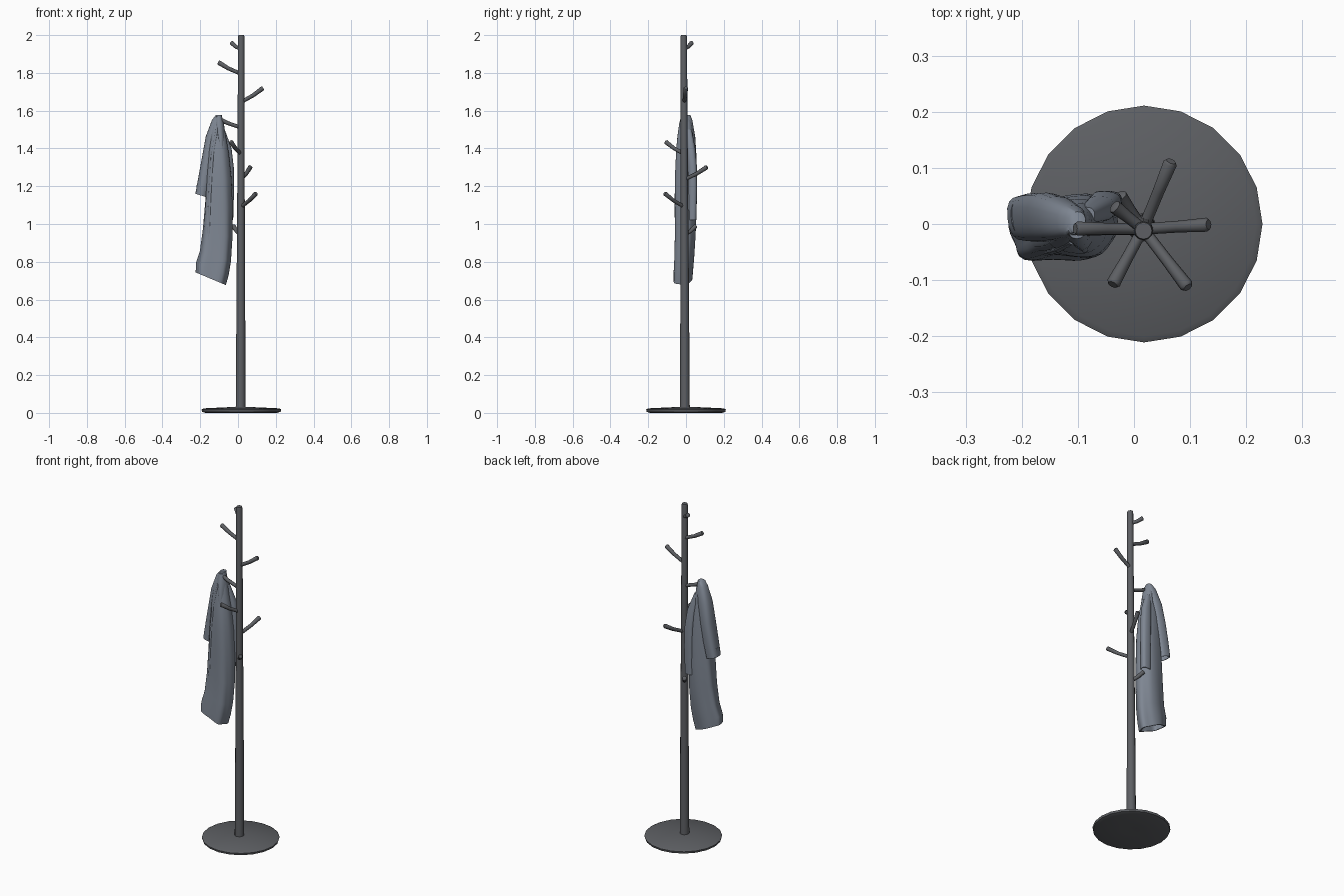
import bpy, bmesh, math
from mathutils import Vector


def material(name, rgb):
    m = bpy.data.materials.new(name)
    m.diffuse_color = (*rgb, 1)
    return m


DARK = material("dark_metal", (0.11, 0.115, 0.125))
CLOTH = material("blue_grey_cloth", (0.21, 0.24, 0.29))


def loft(name, rings, mat, angle=50):
    """Skin a list of equal-length point rings and cap both ends."""
    bm = bmesh.new()
    loops = [[bm.verts.new(p) for p in ring] for ring in rings]
    n = len(loops[0])
    for a, b in zip(loops, loops[1:]):
        for i in range(n):
            j = (i + 1) % n
            bm.faces.new((a[i], a[j], b[j], b[i]))
    bm.faces.new(loops[0])
    bm.faces.new(loops[-1])
    bmesh.ops.recalc_face_normals(bm, faces=bm.faces)
    me = bpy.data.meshes.new(name)
    bm.to_mesh(me)
    bm.free()
    ob = bpy.data.objects.new(name, me)
    bpy.context.collection.objects.link(ob)
    me.materials.append(mat)
    bpy.ops.object.select_all(action='DESELECT')
    ob.select_set(True)
    bpy.context.view_layer.objects.active = ob
    bpy.ops.object.shade_smooth_by_angle(angle=math.radians(angle))
    return ob


def tube(name, stops, mat, n):
    """Round tube through (point, radius) stops."""
    pts = [Vector(p) for p, r in stops]
    axis = (pts[-1] - pts[0]).normalized()
    side = axis.cross(Vector((0, 1, 0) if abs(axis.z) > 0.9 else (0, 0, 1))).normalized()
    up = axis.cross(side)
    rings = [[p + r * (math.cos(t) * side + math.sin(t) * up)
              for t in (2 * math.pi * i / n for i in range(n))]
             for p, (_, r) in zip(pts, stops)]
    return loft(name, rings, mat)


def garment(name, sections, folds, depth, n=32, tilt=0.0, phase=0.0):
    """Draped cloth: sections (z, x_min, x_max, y_min, y_max), top to bottom, with a hollow hem."""
    def ring(s, grow, lift=0.0, scale=1.0):
        z, x0, x1, y0, y1 = s
        cx, cy, rx, ry = (x0 + x1) / 2, (y0 + y1) / 2, (x1 - x0) / 2, (y1 - y0) / 2
        out = []
        for i in range(n):
            t = 2 * math.pi * i / n
            c, q = math.cos(t), math.sin(t)
            w = scale * (1 - depth * grow * (0.5 + 0.5 * math.sin(folds * t + phase + z * 3)))
            x = math.copysign(abs(c) ** 0.8, c) * rx * w
            y = math.copysign(abs(q) ** 0.8, q) * ry * w
            out.append((cx + x, cy + y, z + lift - tilt * grow * x))
        return out
    k = len(sections) - 1
    rings = [ring(s, i / k) for i, s in enumerate(sections)]
    rings += [ring(sections[-1], 1, 0, 0.88), ring(sections[-1], 1, 0.05, 0.8)]
    return loft(name, rings, CLOTH, 60)


# Round base with a shallow cone on top
CX, CY = 0.018, -0.008
profile = [(0.03, 0.008), (0.19, 0.0), (0.208, 0.006), (0.211, 0.018), (0.2, 0.024), (0.03, 0.032)]
loft("base", [[(CX + r * math.cos(2 * math.pi * i / 20), r * math.sin(2 * math.pi * i / 20), z)
               for i in range(20)] for r, z in profile], DARK, 40)

# Tapered pole
tube("pole", [((0.014, -0.006, 0.02), 0.026), ((0.015, -0.007, 0.6), 0.023),
              ((0.016, -0.009, 1.3), 0.019), ((0.017, -0.012, 1.99), 0.017),
              ((0.017, -0.012, 2.0), 0.015)], DARK, 12)

# Pegs: tip position and height of the root on the pole
pegs = [((-0.036, 0.032, 1.96), 1.925), ((-0.105, -0.008, 1.856), 1.795),
        ((0.133, -0.001, 1.72), 1.645), ((-0.118, -0.01, 1.565), 1.51),
        ((-0.038, -0.108, 1.435), 1.37), ((0.066, 0.112, 1.302), 1.235),
        ((0.096, -0.113, 1.162), 1.09), ((-0.026, 0.052, 0.99), 0.94)]
for i, (tip, root_z) in enumerate(pegs):
    root, tip = Vector((0.016, -0.009, root_z)), Vector(tip)
    mid = root.lerp(tip, 0.55) - Vector((0, 0, 0.005))
    tube(f"peg_{i + 1}", [(root, 0.010), (mid, 0.0105), (root.lerp(tip, 0.97), 0.0125),
                          (tip, 0.009)], DARK, 8)

# Hanging coat body
garment("coat_body", [
    (1.575, -0.118, -0.088, -0.018, 0.012),
    (1.55, -0.132, -0.078, -0.027, 0.022),
    (1.48, -0.146, -0.066, -0.038, 0.034),
    (1.38, -0.158, -0.048, -0.053, 0.046),
    (1.25, -0.168, -0.034, -0.060, 0.052),
    (1.10, -0.178, -0.028, -0.062, 0.055),
    (0.95, -0.190, -0.028, -0.062, 0.052),
    (0.83, -0.205, -0.036, -0.066, 0.044),
    (0.76, -0.226, -0.048, -0.070, 0.038),
    (0.71, -0.226, -0.062, -0.071, 0.034)], 5, 0.14, tilt=0.42, phase=1.0)

# Outer sleeve
garment("outer_sleeve", [
    (1.578, -0.116, -0.086, -0.016, 0.022),
    (1.55, -0.138, -0.085, -0.024, 0.034),
    (1.46, -0.172, -0.098, -0.030, 0.050),
    (1.35, -0.192, -0.118, -0.032, 0.058),
    (1.24, -0.212, -0.138, -0.032, 0.058),
    (1.15, -0.228, -0.158, -0.030, 0.054)], 3, 0.1, n=20, tilt=0.3)

# Inner sleeve, tucked behind beside the pole
garment("inner_sleeve", [
    (1.50, -0.100, -0.070, 0.000, 0.030),
    (1.40, -0.088, -0.034, 0.004, 0.050),
    (1.30, -0.080, -0.022, 0.010, 0.060),
    (1.18, -0.078, -0.020, 0.010, 0.062),
    (1.02, -0.080, -0.024, 0.008, 0.058)], 3, 0.15, n=20)

# Collar folds and lapel running down the front
garment("collar", [
    (1.57, -0.118, -0.086, -0.026, 0.020),
    (1.53, -0.126, -0.074, -0.036, 0.030),
    (1.46, -0.120, -0.066, -0.046, 0.038),
    (1.40, -0.108, -0.070, -0.052, 0.040)], 4, 0.2, n=20)
tube("lapel_fold", [((-0.110, -0.030, 1.51), 0.007), ((-0.135, -0.042, 1.36), 0.009),
                    ((-0.148, -0.046, 1.15), 0.009), ((-0.155, -0.048, 0.95), 0.008),
                    ((-0.175, -0.052, 0.76), 0.006)], CLOTH, 8)
